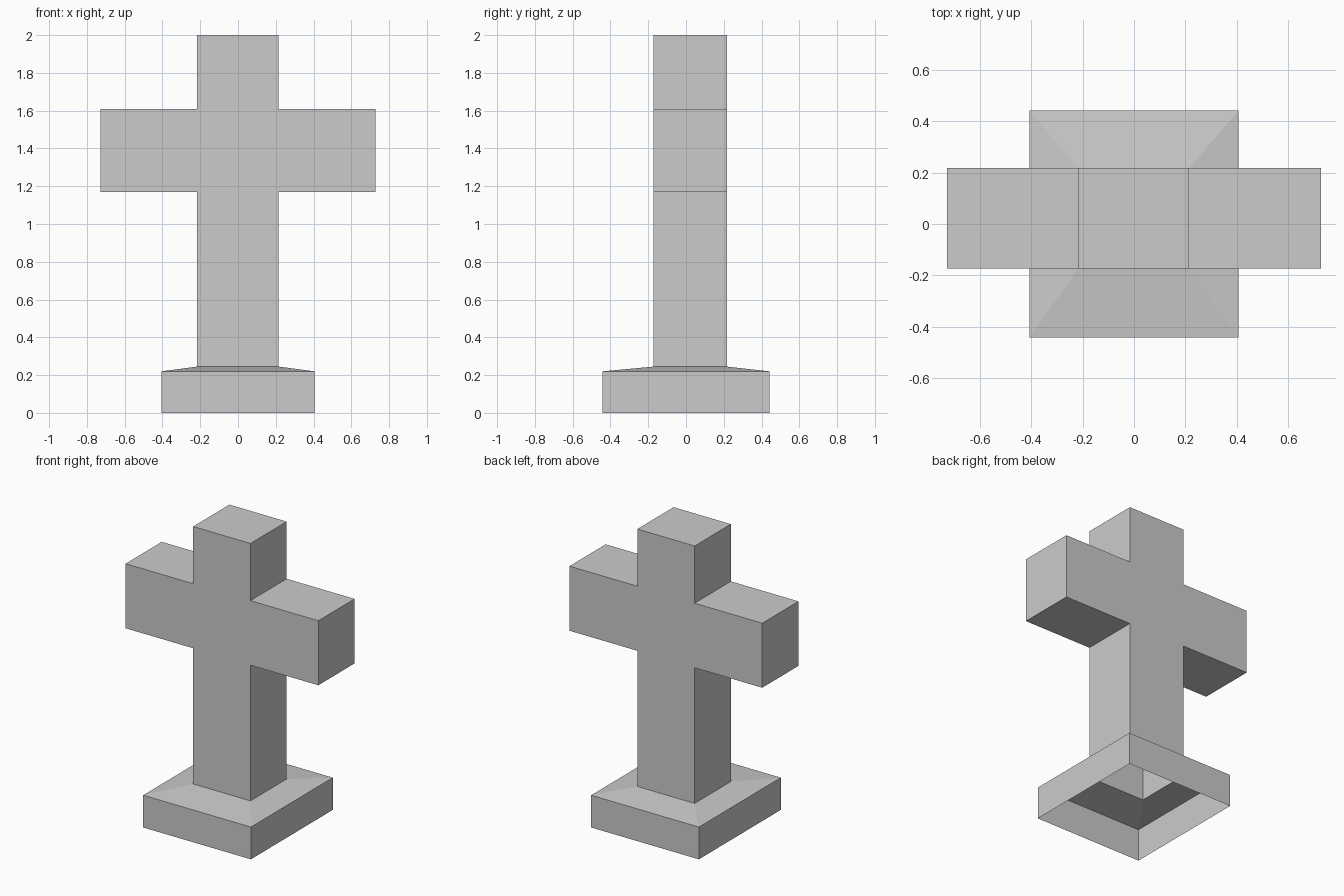
import bpy
import bmesh

cube = bpy.data.objects.get("Cube")
if cube:
    bpy.data.objects.remove(cube, do_unlink=True)

# Plain grey stone
stone = bpy.data.materials.new("grey_stone")
stone.use_nodes = True
grey = (0.6, 0.6, 0.6, 1)
stone.diffuse_color = grey
stone.node_tree.nodes["Principled BSDF"].inputs["Base Color"].default_value = grey

# Main dimensions
LEFT, RIGHT, FRONT, BACK = -0.217, 0.215, -0.173, 0.217
ARM, ARM_LOW, ARM_HIGH, TOP = 0.727, 1.17, 1.61, 2.0
BASE_X, BASE_Y, BASE_TOP, FOOT = 0.406, 0.441, 0.22, 0.245


def make_object(name, bm):
    mesh = bpy.data.meshes.new(name)
    bm.to_mesh(mesh)
    bm.free()
    mesh.materials.append(stone)
    obj = bpy.data.objects.new(name, mesh)
    bpy.context.collection.objects.link(obj)
    return obj


# Cross: front outline extruded in depth, open where it meets the base
outline = [(LEFT, FOOT), (RIGHT, FOOT), (RIGHT, ARM_LOW), (ARM, ARM_LOW),
           (ARM, ARM_HIGH), (RIGHT, ARM_HIGH), (RIGHT, TOP), (LEFT, TOP),
           (LEFT, ARM_HIGH), (-ARM, ARM_HIGH), (-ARM, ARM_LOW), (LEFT, ARM_LOW)]
bm = bmesh.new()
front = [bm.verts.new((x, FRONT, z)) for x, z in outline]
back = [bm.verts.new((x, BACK, z)) for x, z in outline]
bm.faces.new(front)
bm.faces.new(back[::-1])
for i in range(1, len(outline)):
    j = (i + 1) % len(outline)
    bm.faces.new((front[j], front[i], back[i], back[j]))
make_object("cross", bm)

# Base: hollow plinth with a sloping top, open underneath
bm = bmesh.new()


def ring(x0, x1, y0, y1, z):
    return [bm.verts.new((x, y, z)) for x, y in ((x0, y0), (x1, y0), (x1, y1), (x0, y1))]


rings = [ring(-BASE_X, BASE_X, -BASE_Y, BASE_Y, 0),
         ring(-BASE_X, BASE_X, -BASE_Y, BASE_Y, BASE_TOP),
         ring(LEFT, RIGHT, FRONT, BACK, FOOT)]
for low, high in zip(rings, rings[1:]):
    for i in range(4):
        j = (i + 1) % 4
        bm.faces.new((low[i], low[j], high[j], high[i]))
make_object("base", bm)
